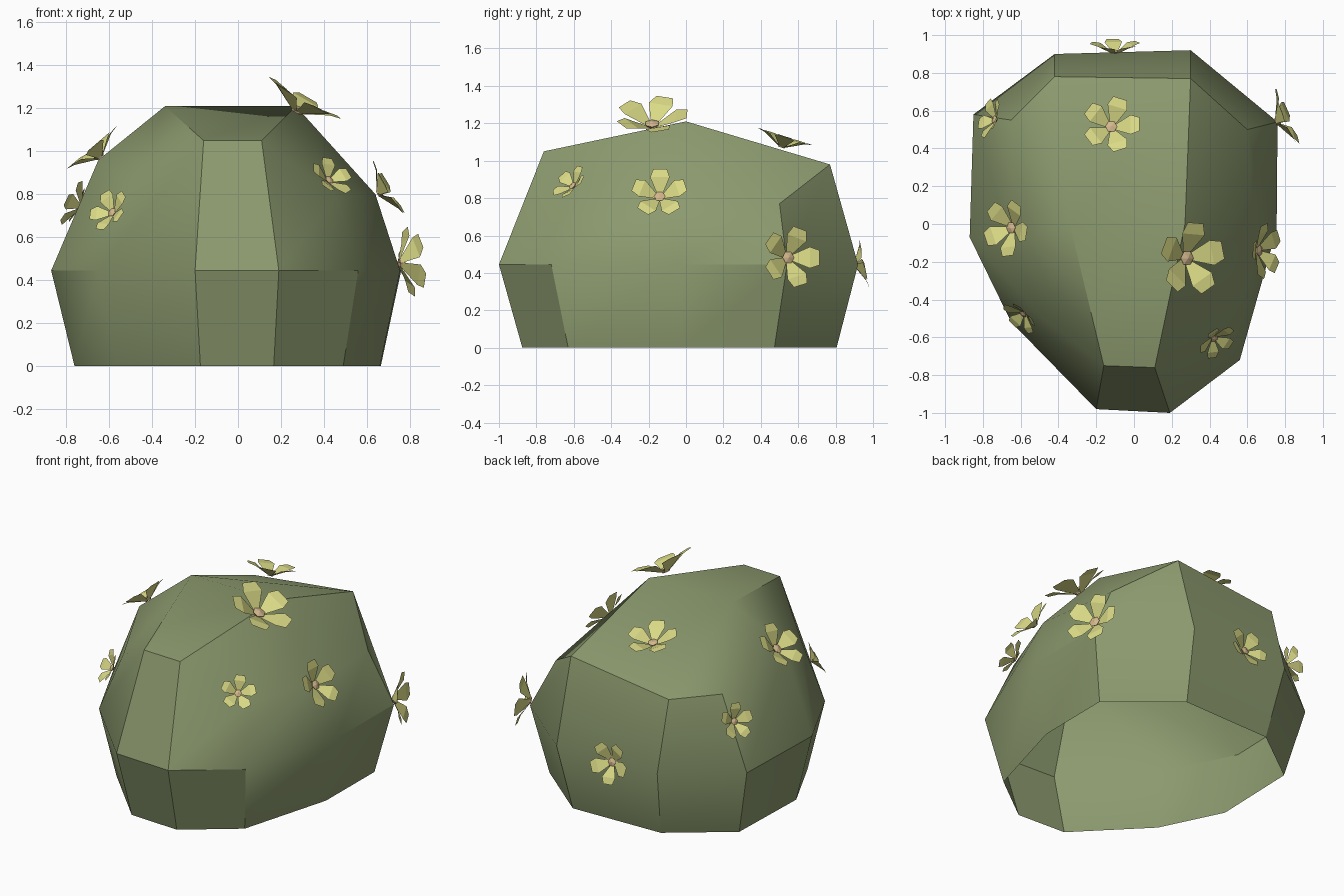
import bpy, bmesh
from math import radians, cos, sin
from mathutils import Vector, Matrix

if "Cube" in bpy.data.objects:
    bpy.data.objects.remove(bpy.data.objects["Cube"])


def material(name, rgb):
    m = bpy.data.materials.new(name)
    m.diffuse_color = (*rgb, 1)
    m.use_nodes = True
    m.node_tree.nodes["Principled BSDF"].inputs["Base Color"].default_value = m.diffuse_color
    return m


LEAF = material("leaf_green", (0.26, 0.32, 0.155))
PETAL = material("petal_yellow", (0.70, 0.70, 0.24))
CORE = material("core_tan", (0.66, 0.48, 0.27))


def make_object(name, verts, faces, mats, face_mats=None):
    me = bpy.data.meshes.new(name)
    me.from_pydata(verts, [], faces)
    for m in mats:
        me.materials.append(m)
    if face_mats:
        me.polygons.foreach_set("material_index", face_mats)
    ob = bpy.data.objects.new(name, me)
    bpy.context.collection.objects.link(ob)
    return ob


# Bush: open base ring, wide waist ring, shoulder ring and a two-point ridge
waist = [(-.2, -.98), (.19, -1), (.56, -.72), (.755, -.03), (.76, .54),
         (.3, .92), (-.42, .9), (-.85, .58), (-.87, -.07), (-.65, -.52)]
shoulder = [(-.16, -.75, 1.05), (.11, -.76, 1.05), (.46, -.57, .79), (.64, -.08, .8), (.6, .5, .77),
            (.3, .77, .98), (-.42, .78, .89), (-.65, .55, .9), (-.65, -.1, .96), (-.5, -.48, .83)]
ridge = [(-.34, 0, 1.21), (.27, 0, 1.21)]
N = len(waist)
verts = [(x * .875, y * .875, 0) for x, y in waist] + [(x, y, .445) for x, y in waist] + shoulder + ridge
faces = [(r * N + i, r * N + (i + 1) % N, (r + 1) * N + (i + 1) % N, (r + 1) * N + i)
         for r in (0, 1) for i in range(N)]
S, A, B = 2 * N, 3 * N, 3 * N + 1
faces += [(S + i, S + i + 1, B) for i in range(1, 5)]
faces += [(S + i, S + (i + 1) % N, A) for i in range(6, 10)]
faces += [(S, S + 1, B, A), (S + 5, S + 6, A, B)]
bush = make_object("bush", verts, faces, [LEAF])
bpy.context.view_layer.objects.active = bush
bush.select_set(True)
bpy.ops.object.shade_smooth_by_angle(angle=radians(33))

# Petal outline rows: (radius, half width, height), for a flower of radius 1
PROFILE = [(.12, .09, .04), (.68, .36, .36), (1.0, .25, .42)]


def flower(i, pos, normal, size, phase):
    n = Vector(normal).normalized()
    u = (Vector((0, 1, 0)) if n.z > .7 else Vector((0, 0, 1)))
    u = u.cross(n).normalized()
    frame = Matrix((u, n.cross(u), n)).transposed()
    vs, fs, ms = [], [], []
    # five folded petals
    for k in range(5):
        a = radians(phase + 72 * k)
        b = len(vs)
        for r, w, h in PROFILE:
            for s in (-1, 1):
                vs.append((r * cos(a) - s * w * sin(a), r * sin(a) + s * w * cos(a), h))
        fs += [(b, b + 2, b + 3, b + 1), (b + 2, b + 4, b + 5, b + 3)]
        ms += [0, 0]
    # domed core
    b = len(vs)
    for r, h in ((.12, 0), (.21, .12)):
        vs += [(r * cos(radians(60 * k)), r * sin(radians(60 * k)), h) for k in range(6)]
    vs.append((0, 0, .18))
    for k in range(6):
        j = (k + 1) % 6
        fs += [(b + k, b + j, b + 6 + j, b + 6 + k), (b + 6 + k, b + 6 + j, b + 12)]
        ms += [1, 1]
    vs = [Vector(pos) + frame @ (Vector(v) * size) for v in vs]
    make_object(f"flower_{i}", vs, fs, [PETAL, CORE], ms)


for i, f in enumerate([
    ((.27, -.18, 1.18), (.5, -.05, .87), .19, -58),
    ((-.12, .51, 1.07), (0, .3, .95), .15, 72),
    ((-.64, -.02, .97), (-.65, 0, .76), .15, 60),
    ((-.58, -.47, .71), (-.6, -.65, .45), .105, 50),
    ((.42, -.60, .86), (.5, -.6, .6), .105, 80),
    ((.65, -.14, .80), (.85, -.05, .5), .145, 90),
    ((.75, .54, .48), (.92, .38, .1), .16, 70),
    ((-.1, .90, .44), (0, 1, .2), .13, 60),
    ((-.73, .55, .74), (-.85, .3, .4), .11, 80),
]):
    flower(i + 1, *f)
